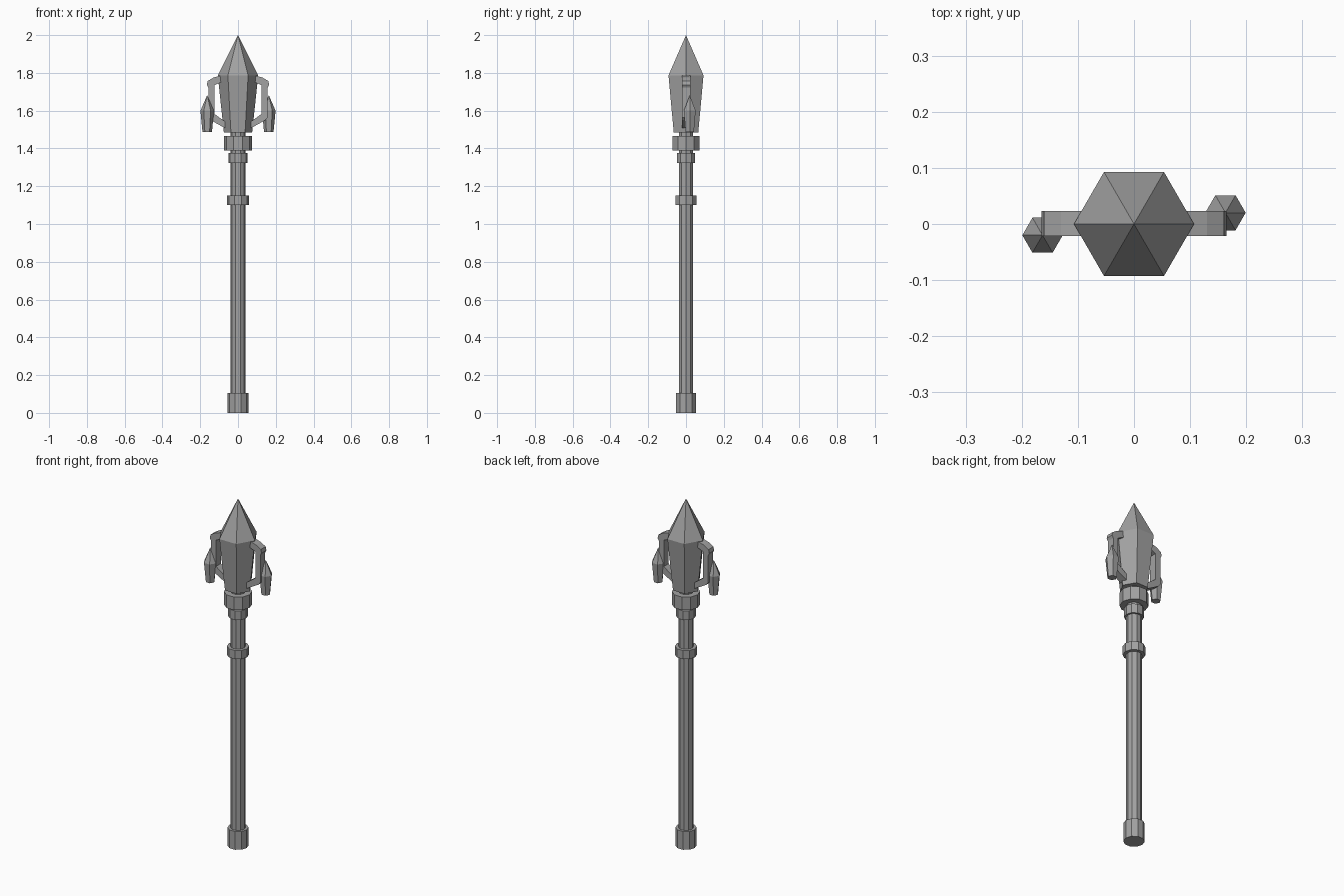
import bpy, bmesh, math

if "Cube" in bpy.data.objects:
    bpy.data.objects.remove(bpy.data.objects["Cube"])

grey = bpy.data.materials.new("stone grey")
grey.diffuse_color = (0.36, 0.36, 0.36, 1)
grey.use_nodes = True
grey.node_tree.nodes["Principled BSDF"].inputs["Base Color"].default_value = grey.diffuse_color


def finish(name, bm):
    bmesh.ops.recalc_face_normals(bm, faces=bm.faces)
    me = bpy.data.meshes.new(name)
    bm.to_mesh(me)
    bm.free()
    me.materials.append(grey)
    ob = bpy.data.objects.new(name, me)
    bpy.context.collection.objects.link(ob)
    return ob


def lathe(name, profile, sides, cx=0, cy=0):
    """Faceted solid from (radius, z) rings; radius 0 makes a point."""
    bm = bmesh.new()
    rings = []
    for r, z in profile:
        n = sides if r else 1
        rings.append([bm.verts.new((cx + r * math.cos(2 * math.pi * i / sides),
                                    cy + r * math.sin(2 * math.pi * i / sides), z))
                      for i in range(n)])
    for a, b in zip(rings, rings[1:]):
        for i in range(sides):
            j = (i + 1) % sides
            if len(b) == 1:
                bm.faces.new((a[i], a[j], b[0]))
            else:
                bm.faces.new((a[i], a[j], b[j], b[i]))
    for ring in (rings[0], rings[-1]):
        if len(ring) > 1:
            bm.faces.new(ring)
    return finish(name, bm)


# Shaft and its rings, ten-sided
lathe("shaft", [(0.04, 0.05), (0.04, 1.49)], 10)
lathe("pommel", [(0.055, 0), (0.055, 0.105)], 10)
lathe("middle_ring", [(0.058, 1.10), (0.058, 1.15)], 10)
lathe("upper_ring", [(0.051, 1.322), (0.051, 1.375)], 10)
lathe("head_collar", [(0.074, 1.39), (0.074, 1.465)], 10)

# Large six-sided crystal
lathe("head_crystal", [(0.075, 1.485), (0.107, 1.787), (0, 2.0)], 6)

# Bracket arms and hanging crystals, rotated half a turn for the other side
ARM = [(0.09, 1.787), (0.13, 1.775), (0.16, 1.757), (0.165, 1.737),
       (0.157, 1.722), (0.157, 1.565), (0.145, 1.55), (0.07, 1.508),
       (0.07, 1.543), (0.125, 1.583), (0.125, 1.735), (0.09, 1.75)]
for side, s in (("right", 1), ("left", -1)):
    bm = bmesh.new()
    face = bm.faces.new([bm.verts.new((s * x, -0.021, z)) for x, z in ARM])
    out = bmesh.ops.extrude_face_region(bm, geom=[face])
    bmesh.ops.translate(bm, vec=(0, 0.044, 0),
                        verts=[v for v in out["geom"] if isinstance(v, bmesh.types.BMVert)])
    finish(side + "_arm", bm)
    lathe(side + "_small_crystal", [(0.025, 1.487), (0.036, 1.60), (0, 1.682)], 6,
          s * 0.163, s * 0.02)
